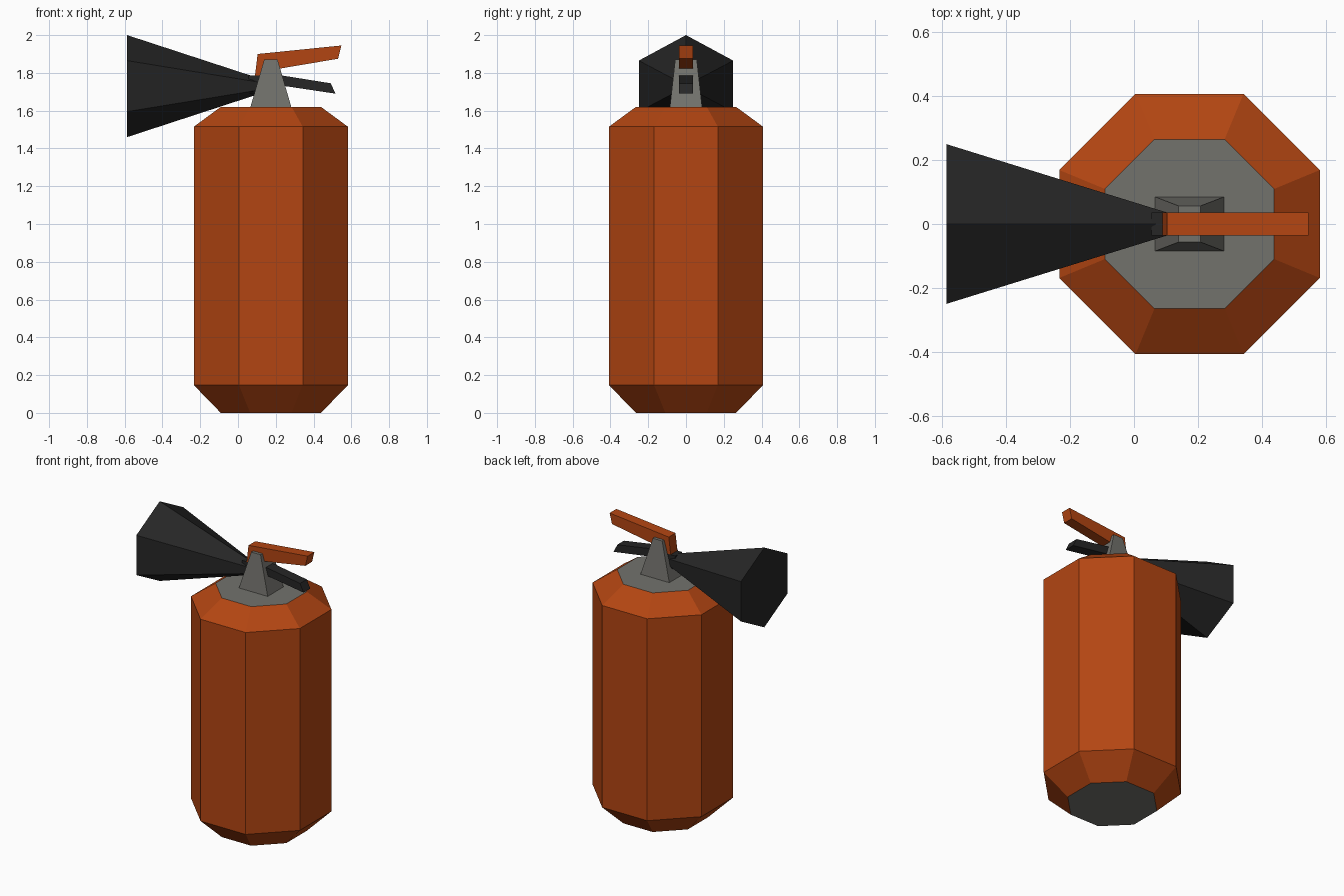
import bpy, bmesh, math

if "Cube" in bpy.data.objects:
    bpy.data.objects.remove(bpy.data.objects["Cube"])


def material(name, rgb):
    m = bpy.data.materials.new(name)
    m.diffuse_color = (*rgb, 1)
    m.use_nodes = True
    m.node_tree.nodes["Principled BSDF"].inputs["Base Color"].default_value = m.diffuse_color
    return m


RED = material("orange red paint", (0.45, 0.060, 0.006))
GREY = material("grey metal", (0.17, 0.168, 0.152))
BLACK = material("black rubber", (0.019, 0.019, 0.019))


def loft(name, rings, mats, cap_mat=0):
    """Skin a list of equal-length point rings and close both ends."""
    bm = bmesh.new()
    vs = [[bm.verts.new(p) for p in ring] for ring in rings]
    n = len(vs[0])
    for a, b in zip(vs, vs[1:]):
        for i in range(n):
            j = (i + 1) % n
            bm.faces.new((a[i], a[j], b[j], b[i]))
    for ring in (vs[0], vs[-1]):
        bm.faces.new(ring).material_index = cap_mat
    bmesh.ops.recalc_face_normals(bm, faces=bm.faces)
    me = bpy.data.meshes.new(name)
    bm.to_mesh(me)
    bm.free()
    for m in mats:
        me.materials.append(m)
    ob = bpy.data.objects.new(name, me)
    bpy.context.collection.objects.link(ob)
    return ob


CX = 0.174  # tank axis


def tank_ring(apothem, z):
    r = apothem / math.cos(math.pi / 8)
    return [(CX + r * math.cos(math.pi * (k + 0.5) / 4),
             r * math.sin(math.pi * (k + 0.5) / 4), z) for k in range(8)]


def box_ring(hx, hy, z):
    return [(CX + sx * hx, sy * hy, z)
            for sx, sy in ((-1, -1), (1, -1), (1, 1), (-1, 1))]


def horn_ring(x, ry, rz):
    return [(x, ry * math.sin(math.pi * k / 3) / math.sin(math.pi / 3),
             1.73 + rz * math.cos(math.pi * k / 3)) for k in range(6)]


def bar(name, profile, half, mat):
    return loft(name, [[(x, y, z) for x, z in profile] for y in (-half, half)], [mat])


# Octagonal tank with bare metal end caps
loft("tank", [tank_ring(0.265, 0), tank_ring(0.408, 0.147),
              tank_ring(0.408, 1.515), tank_ring(0.265, 1.62)], [RED, GREY], 1)

# Tapered valve block
loft("valve", [box_ring(0.108, 0.085, 1.62), box_ring(0.035, 0.057, 1.872)], [GREY])

# Hexagonal discharge horn
loft("horn", [horn_ring(-0.587, 0.25, 0.27), horn_ring(0.11, 0.034, 0.042)], [BLACK])

# Fixed lower handle
bar("lower_handle", [(0.055, 1.785), (0.24, 1.785), (0.49, 1.745), (0.517, 1.69),
                     (0.25, 1.73), (0.06, 1.69)], 0.036, BLACK)

# Squeeze lever
bar("upper_lever", [(0.088, 1.77), (0.104, 1.90), (0.547, 1.945), (0.53, 1.875),
                    (0.205, 1.82), (0.18, 1.77)], 0.036, RED)
